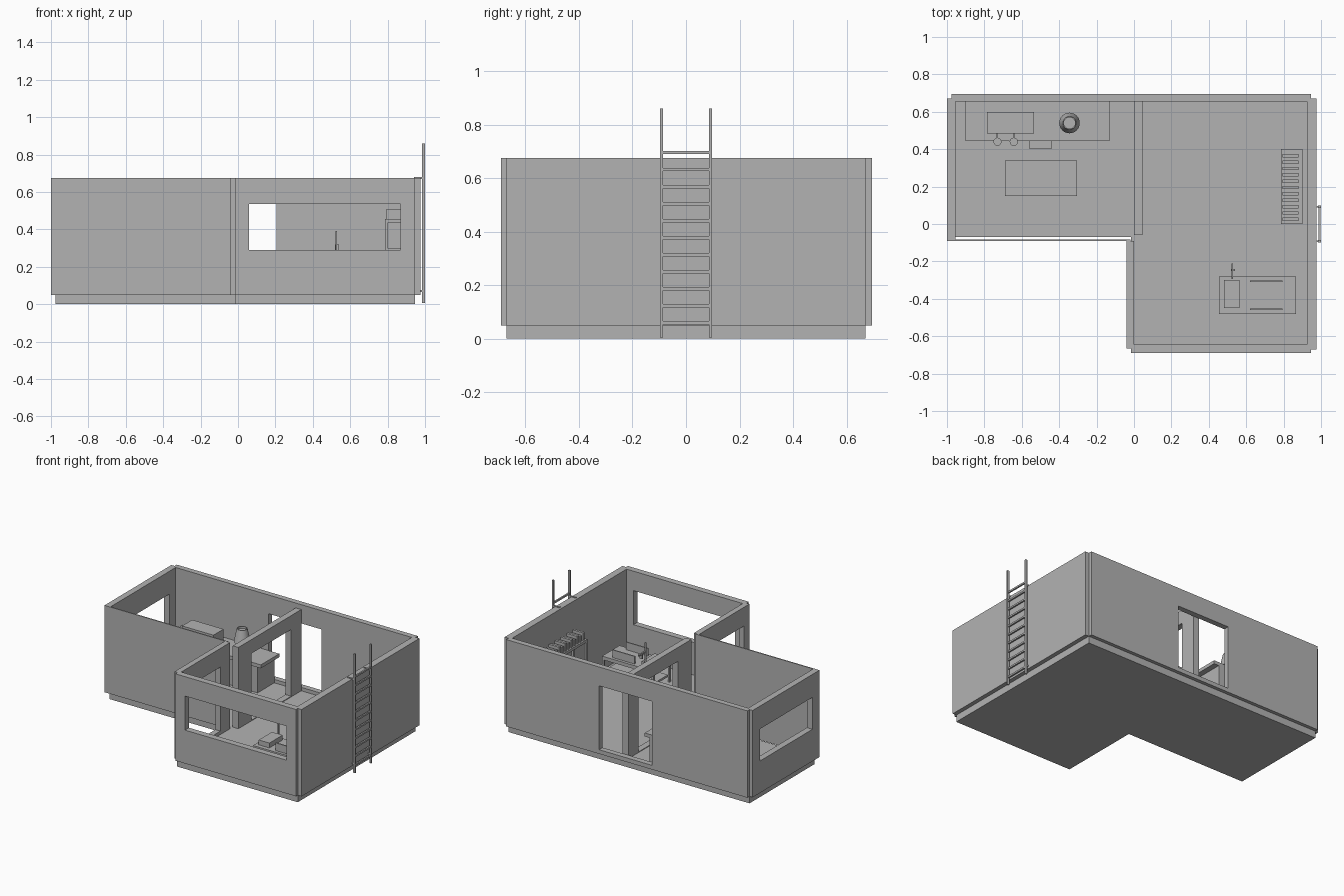
import bpy, bmesh

cube = bpy.data.objects.get("Cube")
if cube:
    bpy.data.objects.remove(cube, do_unlink=True)

grey = bpy.data.materials.new("plain grey")
grey.use_nodes = True
colour = (0.45, 0.45, 0.45, 1)
grey.diffuse_color = colour
grey.node_tree.nodes["Principled BSDF"].inputs["Base Color"].default_value = colour


def finish(name, bm):
    bmesh.ops.recalc_face_normals(bm, faces=bm.faces)
    mesh = bpy.data.meshes.new(name)
    bm.to_mesh(mesh)
    bm.free()
    mesh.materials.append(grey)
    obj = bpy.data.objects.new(name, mesh)
    bpy.context.collection.objects.link(obj)
    return obj


def box(name, x, y, z):
    """Box from three (low, high) ranges."""
    bm = bmesh.new()
    bmesh.ops.create_cube(bm, size=1)
    for v in bm.verts:
        v.co = [r[0] + (c + 0.5) * (r[1] - r[0]) for c, r in zip(v.co, (x, y, z))]
    return finish(name, bm)


def wall(name, axis, depth, span, z, hole_span, hole_z):
    """Upright panel facing x or y, with one rectangular opening."""
    bm = bmesh.new()

    def ring(d, s, h):
        points = [(s[0], h[0]), (s[1], h[0]), (s[1], h[1]), (s[0], h[1])]
        return [bm.verts.new((d, u, w) if axis == "x" else (u, d, w)) for u, w in points]

    rings = [ring(depth[0], span, z), ring(depth[1], span, z),
             ring(depth[1], hole_span, hole_z), ring(depth[0], hole_span, hole_z)]
    for a, b in zip(rings, rings[1:] + rings[:1]):
        for i in range(4):
            j = (i + 1) % 4
            bm.faces.new((a[i], a[j], b[j], b[i]))
    return finish(name, bm)


def lathe(name, centre, profile, sides=24):
    """Revolve (radius, height) points around a vertical axis."""
    bm = bmesh.new()
    verts = [bm.verts.new((r, 0, h)) for r, h in profile]
    edges = [bm.edges.new(pair) for pair in zip(verts, verts[1:])]
    bmesh.ops.spin(bm, geom=verts + edges, axis=(0, 0, 1), cent=(0, 0, 0),
                   angle=6.283185, steps=sides)
    bmesh.ops.remove_doubles(bm, verts=bm.verts, dist=0.0005)
    obj = finish(name, bm)
    obj.location = (*centre, 0)
    for p in obj.data.polygons:
        p.use_smooth = True
    obj.data.set_sharp_from_angle(angle=0.6)
    return obj


def legs(name, x, y, z, t):
    """Four square legs inside the given footprint."""
    for i, lx in enumerate((x[0], x[1] - t)):
        for j, ly in enumerate((y[0], y[1] - t)):
            box(f"{name}_{i}{j}", (lx, lx + t), (ly, ly + t), z)


# L-shaped plinth with the floor on top
bm = bmesh.new()
outline = [(-.975, -.07), (-.015, -.07), (-.015, -.67), (.945, -.67), (.945, .67), (-.975, .67)]
base = bm.faces.new([bm.verts.new((x, y, 0)) for x, y in outline])
top = bmesh.ops.extrude_face_region(bm, geom=[base])
bmesh.ops.translate(bm, vec=(0, 0, .055),
                    verts=[g for g in top["geom"] if isinstance(g, bmesh.types.BMVert)])
finish("plinth_floor", bm)

# Outer walls
H = (.05, .675)
DOOR = (.08, .54)
wall("north_wall", "y", (.655, .695), (-.975, .945), H, (-.216, .205), DOOR)
wall("south_wall", "y", (-.69, -.645), (-.015, .945), H, (.06, .87), (.29, .535))
wall("west_wall", "x", (-1, -.955), (-.09, .67), H, (-.01, .585), (.28, .51))
wall("inner_west_wall", "x", (-.04, 0), (-.665, -.09), H, (-.6, -.2), DOOR)
box("east_wall", (.925, .975), (-.67, .67), H)
box("thin_front_wall", (-.975, -.02), (-.09, -.082), H)

# Partition with a wide doorway
wall("partition", "x", (0, .045), (-.06, .655), (.05, .64), (.09, .54), (.06, .54))

# Ladder on the east side
for side in (-1, 1):
    y = side * .092
    box("ladder_rail", (.985, 1), (y - .006, y + .006), (.005, .86))
    for z in (.07, .675):
        box("ladder_bracket", (.94, .99), (y - .005, y + .005), (z - .005, z + .005))
for i in range(11):
    z = .06 + i * .0635
    box("ladder_rung", (.987, .998), (-.09, .09), (z - .006, z + .006))

# Kitchen counter
box("counter_body", (-.87, -.17), (.465, .655), (.05, .25))
box("counter_top", (-.9, -.13), (.445, .655), (.25, .275))
box("counter_handle", (-.56, -.44), (.4, .465), (.2, .215))
box("counter_appliance", (-.785, -.535), (.485, .6), (.275, .365))
for x in (-.73, -.643):
    box("tap_stem", (x - .004, x + .004), (.44, .487), (.31, .318))
    lathe("tap_knob", (x, .44), [(0, .295), (.022, .295), (.022, .32), (0, .32)], 12)
lathe("counter_lamp", (-.345, .54),
      [(0, .275), (.03, .275), (.03, .285), (.012, .29), (.012, .35), (.055, .35),
       (.035, .445), (.03, .445), (.03, .43), (0, .43)])

# Dining table
TX, TY = (-.69, -.305), (.15, .34)
box("table_top", TX, TY, (.2, .22))
legs("table_leg", TX, TY, (.055, .2), .02)

# Wash bench with basin block, two upright rails and a tap
BX, BY = (.455, .865), (-.48, -.28)
box("bench_top", BX, BY, (.18, .205))
box("bench_shelf", (.47, .85), (-.465, -.295), (.09, .105))
legs("bench_leg", BX, BY, (.055, .18), .015)
box("basin_block", (.48, .565), (-.45, -.3), (.205, .24))
for y in (-.455, -.305):
    box("bench_rail", (.62, .795), (y - .004, y + .004), (.205, .26))
box("tap_column", (.52, .53), (-.295, -.285), (.205, .39))
box("tap_arm", (.52, .53), (-.295, -.21), (.32, .332))
box("tap_lever", (.518, .54), (-.25, -.24), (.29, .32))

# Shelf rack with a row of upright slats
SX, SY = (.785, .9), (0, .4)
legs("rack_leg", SX, SY, (.055, .44), .015)
for z in (.12, .28, .435):
    box("rack_board", SX, SY, (z, z + .02))
for i in range(11):
    y = .025 + i * .034
    box("rack_slat", (.795, .88), (y - .009, y + .009), (.455, .51 - .012 * (i % 2)))
